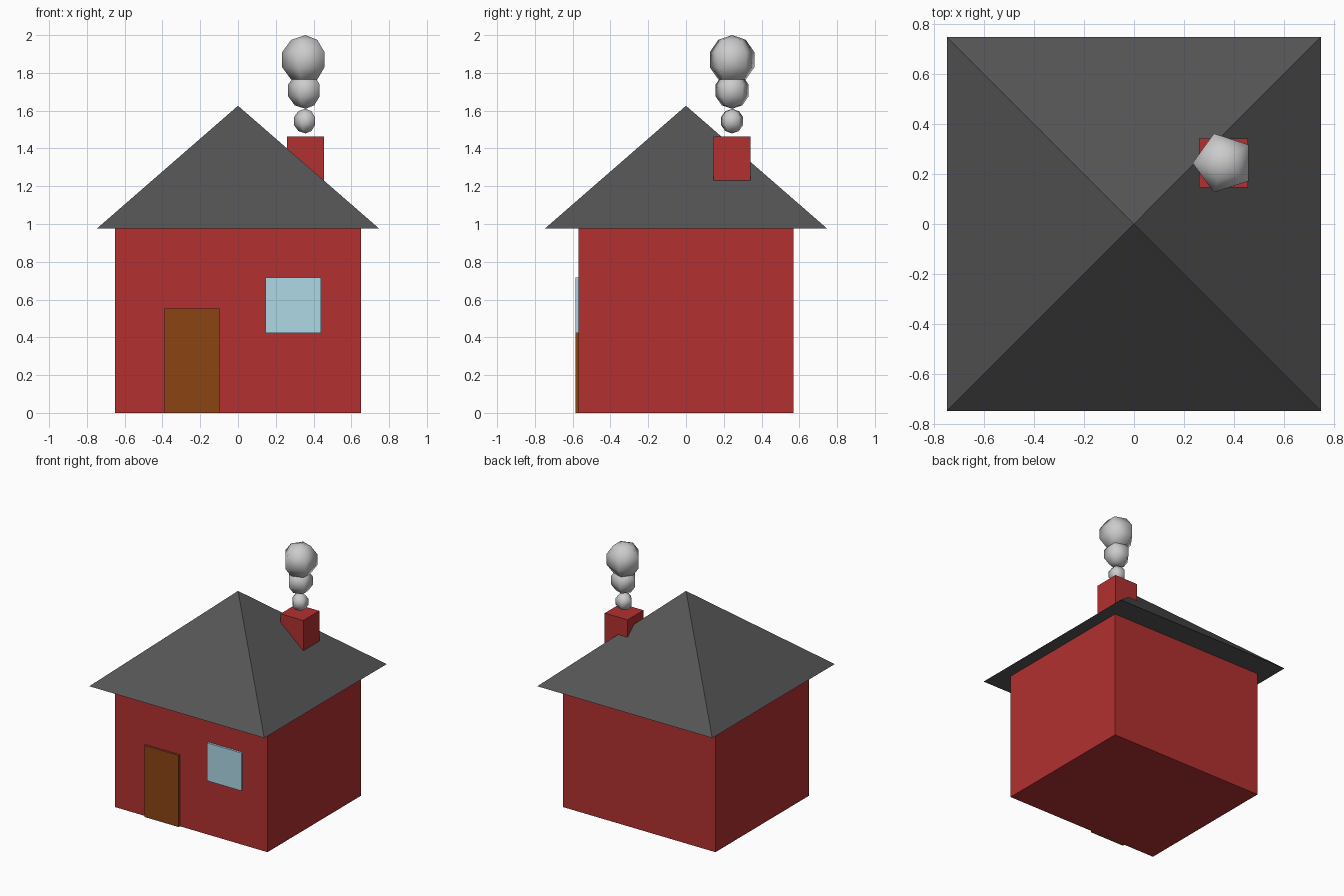
import bpy
from math import radians

if "Cube" in bpy.data.objects:
    bpy.data.objects.remove(bpy.data.objects["Cube"])

U = 2 / 6.15  # modelling unit: the whole house is 6.15 units tall


def material(name, rgb):
    mat = bpy.data.materials.new(name)
    mat.diffuse_color = (*rgb, 1)
    mat.use_nodes = True
    mat.node_tree.nodes["Principled BSDF"].inputs["Base Color"].default_value = mat.diffuse_color
    return mat


def finish(name, mat):
    ob = bpy.context.object
    ob.name = name
    ob.data.materials.append(mat)
    return ob


def box(name, centre, size, mat):
    bpy.ops.mesh.primitive_cube_add(size=1, location=[c * U for c in centre])
    bpy.context.object.scale = [s * U for s in size]
    bpy.ops.object.transform_apply(location=False, rotation=False, scale=True)
    return finish(name, mat)


brick = material("brick_red", (0.445, 0.03, 0.03))
slate = material("slate_grey", (0.09, 0.09, 0.09))
wood = material("door_brown", (0.258, 0.06, 0.007))
glass = material("window_blue", (0.418, 0.687, 0.791))
vapour = material("smoke_grey", (0.6, 0.6, 0.6))

# Walls, door, window and chimney
box("walls", (0, 0, 1.5), (4, 3.5, 3), brick)
box("door", (-0.75, -1.75, 0.85), (0.9, 0.1, 1.7), wood)
box("window", (0.9, -1.75, 1.75), (0.9, 0.1, 0.9), glass)
box("chimney", (1.1, 0.75, 4), (0.6, 0.6, 1), brick)

# Four-sided pyramid roof
bpy.ops.mesh.primitive_cone_add(vertices=4, radius1=3.25 * U, radius2=0, depth=2 * U,
                                location=(0, 0, 4 * U), rotation=(0, 0, radians(45)))
finish("roof", slate)

# Three growing low-poly smoke puffs, one corner pointing to -x
for i, radius in enumerate((0.2, 0.3, 0.4)):
    bpy.ops.mesh.primitive_uv_sphere_add(segments=5, ring_count=5, radius=radius * U,
                                         location=(1.1 * U, 0.75 * U, (4.75 + 0.5 * i) * U),
                                         rotation=(0, 0, radians(90)))
    bpy.ops.object.shade_smooth()
    finish(f"smoke_puff_{i + 1}", vapour)
